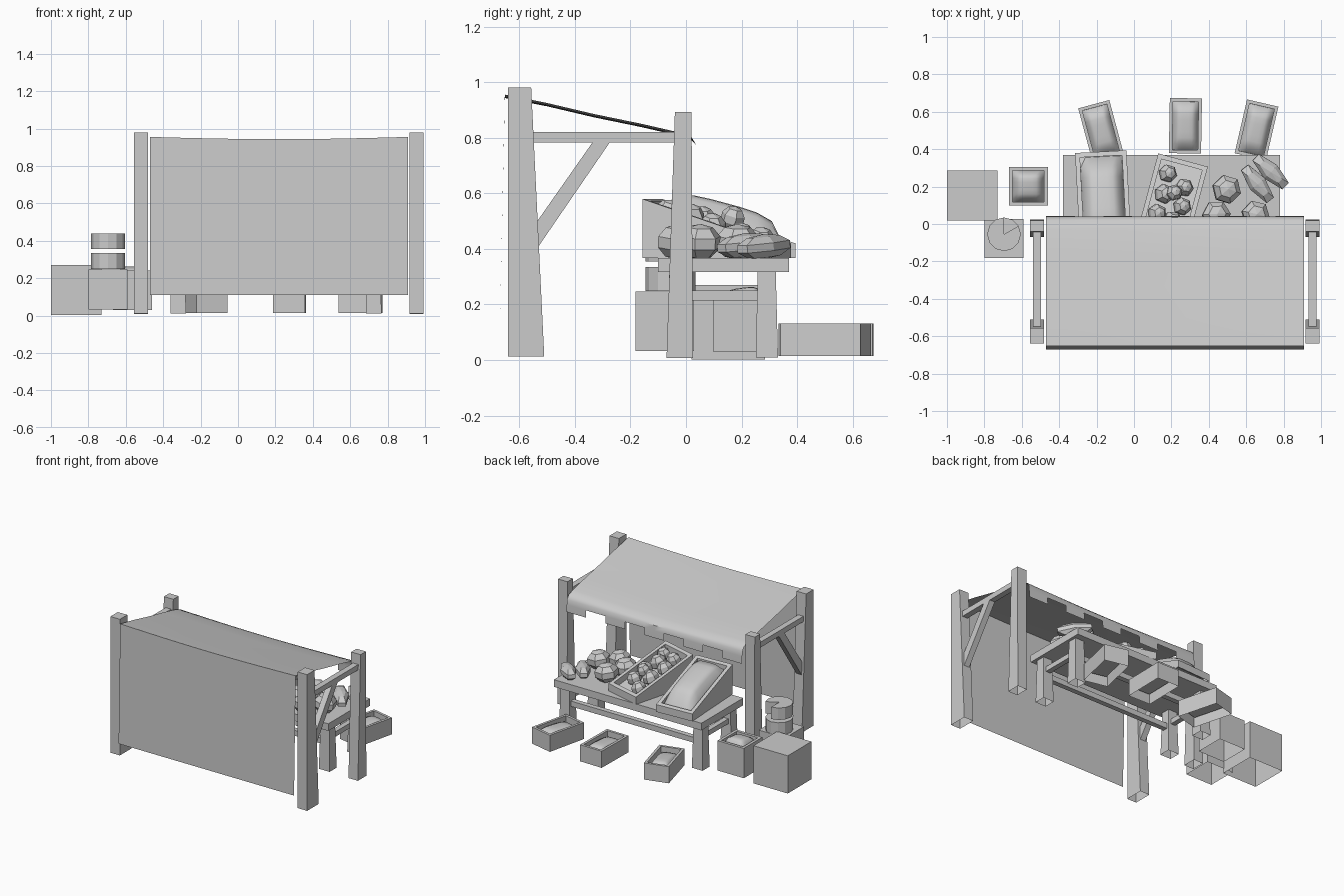
import bpy, bmesh, math, random
from mathutils import Matrix, Vector

if "Cube" in bpy.data.objects:
    bpy.data.objects.remove(bpy.data.objects["Cube"])

random.seed(4)


def make(name, verts, faces, loc=(0, 0, 0), rot=0, smooth=False):
    me = bpy.data.meshes.new(name)
    me.from_pydata(verts, [], faces)
    bm = bmesh.new()
    bm.from_mesh(me)
    bmesh.ops.recalc_face_normals(bm, faces=bm.faces)
    bm.to_mesh(me)
    bm.free()
    ob = bpy.data.objects.new(name, me)
    bpy.context.collection.objects.link(ob)
    ob.location = loc
    ob.rotation_euler[2] = math.radians(rot)
    if smooth:
        me.polygons.foreach_set("use_smooth", [True] * len(me.polygons))
    return ob


def rect(x0, x1, y0, y1, z):
    return [(x0, y0, z), (x1, y0, z), (x1, y1, z), (x0, y1, z)]


def block(name, bottom, top, z0, z1, closed=True, rot=0):
    """Tapered block between two (x0, x1, y0, y1) rectangles."""
    faces = [(i, (i + 1) % 4, (i + 1) % 4 + 4, i + 4) for i in range(4)] + [(4, 5, 6, 7)]
    if closed:
        faces.append((3, 2, 1, 0))
    return make(name, rect(*bottom, z0) + rect(*top, z1), faces, rot=rot)


def crate(name, cx, cy, rot, w, l, z0, front, back, t, depth):
    """Open crate with a rim, inner walls and a floor; heights may slope to the back."""
    def ring(ins, dz):
        a, b = w / 2 - ins, l / 2 - ins
        return [(x, y, dz + (front + back) / 2 + (front - back) * y / l)
                for x, y in ((-a, -b), (a, -b), (a, b), (-a, b))]
    v = rect(-w / 2, w / 2, -l / 2, l / 2, z0) + ring(0, 0) + ring(t, 0) + ring(t, -depth)
    f = [(r + i, r + (i + 1) % 4, r + 4 + (i + 1) % 4, r + 4 + i) for r in (0, 4, 8) for i in range(4)]
    return make(name, v, f + [(12, 13, 14, 15)], (cx, cy, 0), rot)


def mound(name, cx, cy, rot, w, l, front, back, bulge, n=8):
    """Soft pillow of goods following the slope of its crate."""
    v, f = [], []
    for j in range(n + 1):
        for i in range(n + 1):
            u, s = 2 * i / n - 1, 2 * j / n - 1
            h = bulge * ((1 - u ** 4) * (1 - s ** 4)) ** 0.5 * (1 + 0.15 * s)
            v.append((u * w / 2, s * l / 2, (front + back) / 2 + (front - back) * s / 2 + h))
    for j in range(n):
        for i in range(n):
            a = j * (n + 1) + i
            f.append((a, a + 1, a + n + 2, a + n + 1))
    return make(name, v, f, (cx, cy, 0), rot, True)


def produce(name, loc, size, yaw=0, tilt=0):
    bm = bmesh.new()
    bmesh.ops.create_uvsphere(bm, u_segments=6, v_segments=5, radius=1)
    bmesh.ops.scale(bm, vec=size, verts=bm.verts)
    m = Matrix.Rotation(math.radians(yaw), 4, 'Z') @ Matrix.Rotation(math.radians(tilt), 4, 'Y')
    bmesh.ops.transform(bm, matrix=m, verts=bm.verts)
    me = bpy.data.meshes.new(name)
    bm.to_mesh(me)
    bm.free()
    ob = bpy.data.objects.new(name, me)
    ob.location = loc
    bpy.context.collection.objects.link(ob)


# Stall frame: posts, side beams and braces
for side, x in (("left", -0.518), ("right", 0.955)):
    a, b = x - 0.037, x + 0.037
    block(side + "_tall_post", (a, b, -0.64, -0.51), (a, b, -0.64, -0.557), 0.012, 0.98, False)
    block(side + "_short_post", (a, b, -0.07, 0.025), (a, b, -0.04, 0.02), 0.008, 0.893, False)
    c, d = x - 0.021, x + 0.021
    block(side + "_beam", (c, d, -0.55, -0.03), (c, d, -0.55, -0.03), 0.782, 0.82)
    prof = [(-0.53, 0.41), (-0.275, 0.782), (-0.37, 0.782), (-0.535, 0.53)]
    prof[2:] = [(-0.335, 0.785), (-0.535, 0.5)]
    make(side + "_brace", [(xx, y, z) for xx in (c, d) for y, z in prof],
         [(0, 1, 2, 3), (7, 6, 5, 4)] + [(i, (i + 1) % 4, (i + 1) % 4 + 4, i + 4) for i in range(4)])

# Cloth: rear sheet, sagging roof and notched valance
X0, X1, N = -0.47, 0.91, 18
path = [(-0.67, 0.11), (-0.652, 0.955), (-0.5, 0.925), (-0.33, 0.885), (-0.16, 0.85),
        (-0.03, 0.82), (0.02, 0.802), (0.036, 0.775), (0.04, 0.74), (0.043, 0.69)]
cv, cf = [], []
for j, (y, z) in enumerate(path):
    for i in range(N + 1):
        sag = 0.012 * math.sin(math.pi * i / N) if 1 <= j <= 6 else 0
        cv.append((X0 + (X1 - X0) * i / N, y, z - sag))
for j in range(len(path) - 1):
    for i in range(N):
        if j == len(path) - 2 and (i // 2) % 2:
            continue
        a = j * (N + 1) + i
        cf.append((a, a + 1, a + N + 2, a + N + 1))
cloth = make("cloth_canopy", cv, cf, smooth=True)
bpy.context.view_layer.objects.active = cloth
cloth.select_set(True)
bpy.ops.object.shade_smooth_by_angle(angle=math.radians(40))

# Table: top, legs and rails
block("table_top", (-0.38, 0.78, -0.1, 0.37), (-0.38, 0.78, -0.1, 0.37), 0.317, 0.368)
for nx, x in (("left", -0.32), ("right", 0.725)):
    for ny, y in (("front", -0.025), ("back", 0.293)):
        block(f"table_leg_{nx}_{ny}", (x - 0.042, x + 0.042, y - 0.042, y + 0.038),
              (x - 0.035, x + 0.035, y - 0.035, y + 0.03), 0.01, 0.318, False)
    block(f"table_side_rail_{nx}", (x - 0.018, x + 0.018, 0, 0.27), (x - 0.018, x + 0.018, 0, 0.27), 0.215, 0.25)
for ny, y in (("front", -0.025), ("back", 0.293)):
    block(f"table_long_rail_{ny}", (-0.3, 0.7, y - 0.018, y + 0.018), (-0.3, 0.7, y - 0.018, y + 0.018), 0.18, 0.218)

# Sloped display crates on the table
crate("display_crate_full", -0.165, 0.142, 3, 0.275, 0.49, 0.368, 0.42, 0.58, 0.025, 0.04)
mound("display_goods", -0.165, 0.142, 3, 0.225, 0.44, 0.385, 0.535, 0.105)
crate("display_crate_produce", 0.2, 0.11, -15, 0.275, 0.48, 0.368, 0.42, 0.58, 0.025, 0.045)
spin = Matrix.Rotation(math.radians(-15), 3, 'Z')
for k, (lx, ly, r) in enumerate([(-0.06, 0.15, 0.05), (-0.05, 0.04, 0.055), (0.045, 0.1, 0.05), (0.06, 0.0, 0.05),
                                 (-0.06, -0.07, 0.052), (0.03, -0.09, 0.055), (-0.04, -0.16, 0.048),
                                 (0.065, -0.165, 0.045), (0.0, 0.06, 0.045)]):
    p = spin @ Vector((lx, ly, 0))
    z = 0.48 - 0.33 * ly + (0.05 if k == 8 else 0)
    produce(f"round_produce_{k}", (0.2 + p.x, 0.11 + p.y, z), (r, r, r), random.uniform(0, 60), 20)

# Loose produce on the table
for k, (x, y, r) in enumerate([(0.495, 0.185, 0.082), (0.44, 0.05, 0.08), (0.65, 0.05, 0.08), (0.54, -0.03, 0.075)]):
    produce(f"large_produce_{k}", (x, y, 0.425), (r, r, 0.065), random.uniform(0, 60), 8)
for k, (x, y, z, yaw) in enumerate([(0.73, 0.28, 0.408, -44), (0.66, 0.215, 0.412, -52)]):
    produce(f"long_produce_{k}", (x, y, z), (0.135, 0.052, 0.045), yaw, 5)

# Trays standing on the ground
for k, (x, y, r) in enumerate([(-0.177, 0.498, 15), (0.275, 0.525, -1), (0.655, 0.503, -13)]):
    crate(f"ground_tray_{k}", x, y, r, 0.172, 0.295, 0.014, 0.132, 0.132, 0.018, 0.06)
    mound(f"tray_goods_{k}", x, y, r, 0.136, 0.258, 0.075, 0.075, 0.05)

# Boxes beside the stall
block("large_box", (-1, -0.73, 0.02, 0.285), (-1, -0.73, 0.02, 0.285), 0.002, 0.27, False)
block("stand_box", (-0.8, -0.592, -0.182, 0.028), (-0.8, -0.592, -0.182, 0.028), 0.032, 0.246, False)
crate("open_box", -0.565, 0.202, 0, 0.208, 0.208, 0.03, 0.242, 0.242, 0.02, 0.06)
mound("open_box_goods", -0.565, 0.202, 0, 0.168, 0.168, 0.185, 0.185, 0.075)


# Stacked wheels, the upper one with a slice removed
def wheel(name, z0, z1, sliced):
    step = 2 * math.pi / 12
    start, count = (math.radians(90), 11) if sliced else (0, 12)
    pts = [(0.09 * math.cos(start + i * step), 0.09 * math.sin(start + i * step)) for i in range(count)]
    if sliced:
        pts.append((0, 0))
    n = len(pts)
    v = [(x, y, z) for z in (z0, z1) for x, y in pts]
    f = [tuple(range(n))[::-1], tuple(range(n, 2 * n))]
    f += [(i, (i + 1) % n, (i + 1) % n + n, i + n) for i in range(n)]
    make(name, v, f, (-0.695, -0.055, 0))


wheel("lower_wheel", 0.248, 0.335, False)
wheel("upper_wheel", 0.355, 0.44, True)
